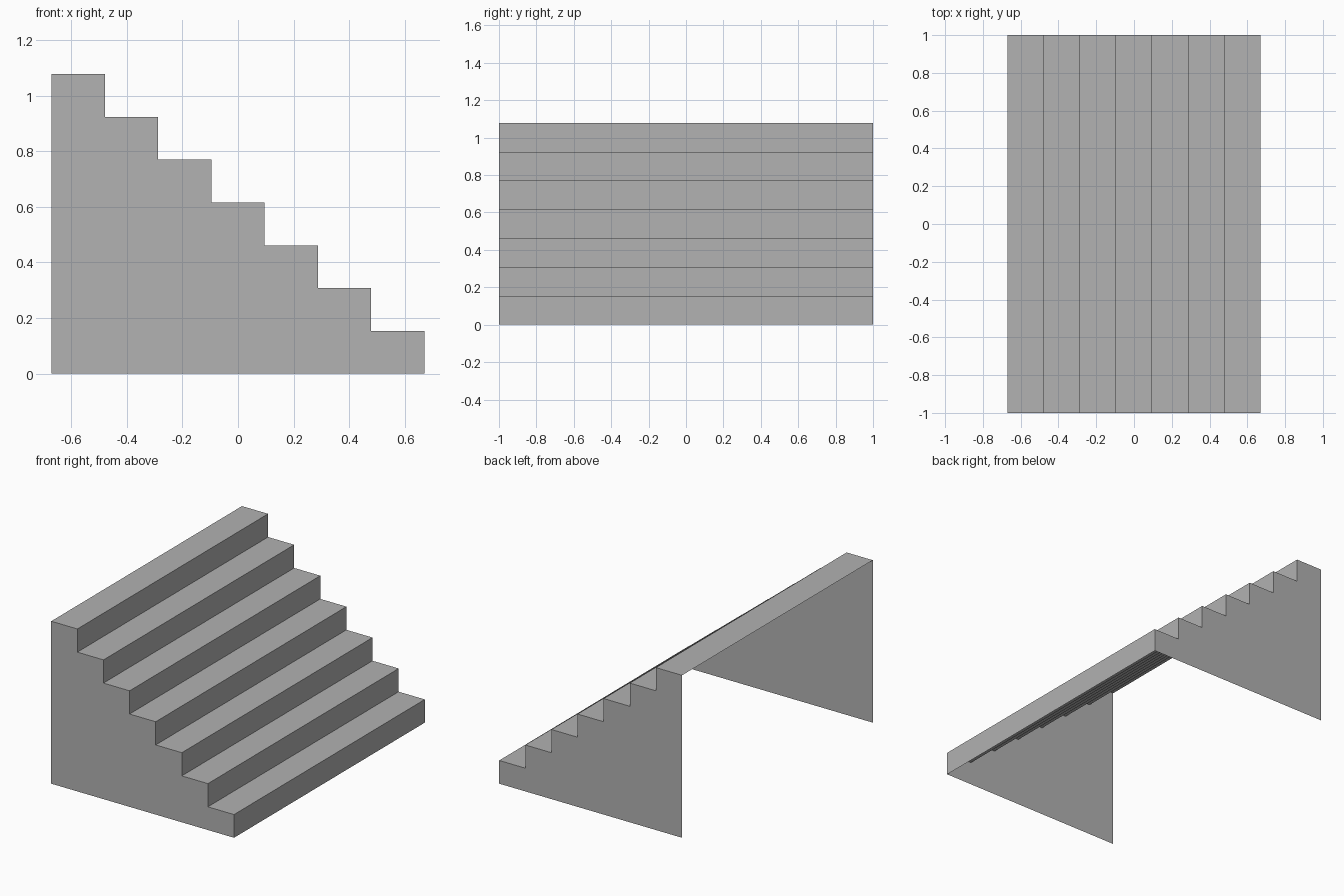
import bpy, bmesh

if "Cube" in bpy.data.objects:
    bpy.data.objects.remove(bpy.data.objects["Cube"])

STEPS = 7
HALF_X, HALF_Y, HEIGHT = 0.671, 1.0, 1.078
RUN, RISE = 2 * HALF_X / STEPS, HEIGHT / STEPS

grey = bpy.data.materials.new("stone grey")
grey.diffuse_color = (0.445, 0.445, 0.445, 1)
grey.use_nodes = True
grey.node_tree.nodes["Principled BSDF"].inputs["Base Color"].default_value = grey.diffuse_color


def add_object(name, bm):
    mesh = bpy.data.meshes.new(name)
    bm.to_mesh(mesh)
    bm.free()
    mesh.materials.append(grey)
    obj = bpy.data.objects.new(name, mesh)
    bpy.context.collection.objects.link(obj)


# Stepped outline from the low front foot up to the high back edge
outline = [(HALF_X, 0.0)]
for i in range(STEPS):
    z = (i + 1) * RISE
    outline += [(HALF_X - i * RUN, z), (HALF_X - (i + 1) * RUN, z)]

# Treads and risers: one folded sheet, open at the back and underneath
bm = bmesh.new()
rows = [(bm.verts.new((x, -HALF_Y, z)), bm.verts.new((x, HALF_Y, z)))
        for x, z in outline]
for (a, b), (c, d) in zip(rows, rows[1:]):
    bm.faces.new((a, b, d, c))
add_object("treads_and_risers", bm)

# Side walls: flat stepped panels facing outward
for name, side in (("front_side_wall", -1), ("back_side_wall", 1)):
    bm = bmesh.new()
    points = outline + [(-HALF_X, 0.0)]
    if side > 0:
        points = points[::-1]
    face = bm.faces.new([bm.verts.new((x, side * HALF_Y, z)) for x, z in points])
    face.normal_update()
    if face.normal.y * side < 0:
        face.normal_flip()
    add_object(name, bm)
